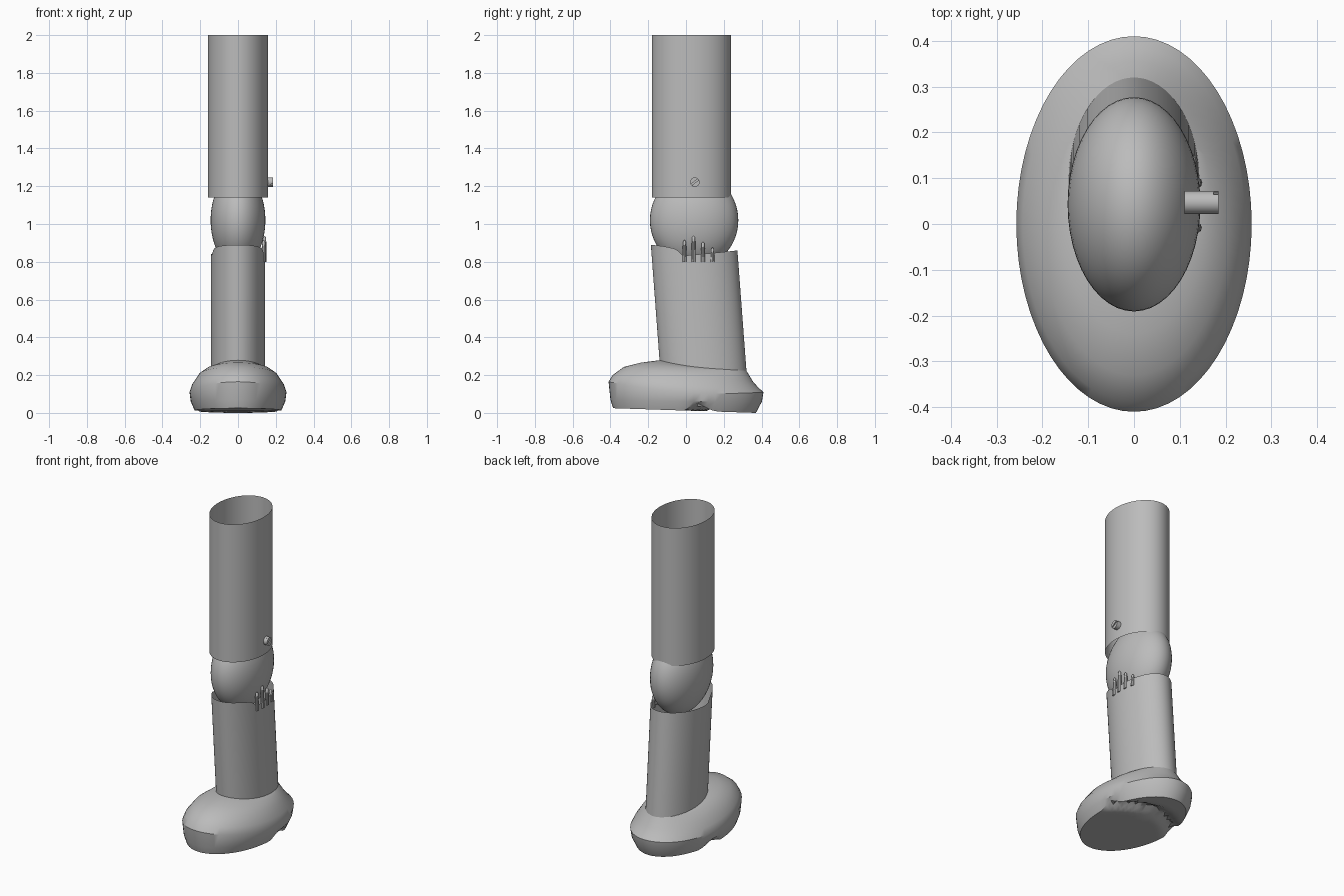
import bpy, math

if "Cube" in bpy.data.objects:
    bpy.data.objects.remove(bpy.data.objects["Cube"])

N = 64
grey = bpy.data.materials.new("plain_grey")
grey.diffuse_color = (0.5, 0.5, 0.5, 1)
grey.use_nodes = True
grey.node_tree.nodes["Principled BSDF"].inputs["Base Color"].default_value = grey.diffuse_color


def lerp_pts(pts, v):
    """Piecewise linear lookup."""
    if v <= pts[0][0]:
        return pts[0][1]
    for (a, b), (c, d) in zip(pts, pts[1:]):
        if v <= c:
            return b + (d - b) * (v - a) / (c - a)
    return pts[-1][1]


def make(name, verts, faces, angle=35):
    me = bpy.data.meshes.new(name)
    me.from_pydata(verts, [], faces)
    me.update()
    me.materials.append(grey)
    ob = bpy.data.objects.new(name, me)
    bpy.context.collection.objects.link(ob)
    bpy.ops.object.select_all(action='DESELECT')
    ob.select_set(True)
    bpy.context.view_layer.objects.active = ob
    bpy.ops.object.shade_smooth_by_angle(angle=math.radians(angle))
    return ob


def loft(name, rings, caps=(False, False), angle=35):
    """Skin a list of equal-length closed rings, bottom to top."""
    n = len(rings[0])
    verts = [p for r in rings for p in r]
    faces = [(k * n + i, k * n + (i + 1) % n, (k + 1) * n + (i + 1) % n, (k + 1) * n + i)
             for k in range(len(rings) - 1) for i in range(n)]
    if caps[0]:
        faces.append(tuple(reversed(range(n))))
    if caps[1]:
        faces.append(tuple(range((len(rings) - 1) * n, len(rings) * n)))
    return make(name, verts, faces, angle)


def circle(n=N):
    return [(math.cos(2 * math.pi * i / n), math.sin(2 * math.pi * i / n)) for i in range(n)]


# Upper tube: thin open elliptical sleeve
loft("upper_tube", [[(0.16 * c, 0.029 + 0.21 * s, z) for c, s in circle()]
                    for z in (1.14, 2.0)])

# Knee ball: stretched sphere between the tubes
bpy.ops.mesh.primitive_uv_sphere_add(segments=48, ring_count=28, location=(0, 0.043, 1.02))
ball = bpy.context.object
ball.name = "knee_ball"
ball.scale = (0.145, 0.234, 0.25)
ball.data.materials.append(grey)
bpy.ops.object.shade_smooth_by_angle(angle=math.radians(35))

# Lower tube: leaning sleeve with a torn upper edge
EDGE = [(-1, .89), (-.7, .882), (-.42, .868), (-.27, .832), (.5, .848), (1, .86)]


def shin_point(c, s, z):
    return (0.143 * c, 0.09 - 0.075 * (z - 0.25) + 0.228 * s, z)


loft("lower_tube", [[shin_point(c, s, 0.18) for c, s in circle()],
                    [shin_point(c, s, lerp_pts(EDGE, s)) for c, s in circle()]])

# Torn spikes on the right side
for i, (y, top) in enumerate([(-.008, .915), (.04, .937), (.09, .905), (.14, .875)]):
    x = 0.143 * math.sqrt(1 - ((y - .045) / .228) ** 2) - 0.003
    rings = [[(x + r * c, y + r * s, z) for c, s in circle(10)]
             for r, z in ((.012, .80), (.010, top - .035), (.008, top - .008), (.002, top))]
    loft(f"spike_{i + 1}", rings, (True, True))

# Foot: rings given as front y, front z, side x, side z, back y, back z
FOOT = [(-.40, .07, .25, .06, .402, .06),
        (-.41, .165, .257, .11, .41, .11),
        (-.388, .2, .243, .15, .385, .132),
        (-.33, .243, .207, .203, .355, .165),
        (-.24, .266, .167, .233, .325, .215),
        (-.13, .28, .13, .245, .305, .245)]


def foot_ring(yf, zf, xs, zs, yb, zb):
    return [(xs * c, (yf + yb) / 2 + (yb - yf) / 2 * s,
             zs + (zb - zf) / 2 * s + ((zb + zf) / 2 - zs) * s * s) for c, s in circle()]


SOLE = [(-.39, .025), (.37, .0)]


def sole_z(x, y):
    """Gently sloping sole with a curved arch groove in front of the heel."""
    mid = 0.06 + 0.12 * (1 - min(1, (x / .23) ** 2))
    groove = max(0, 1 - abs(y - mid) / 0.07) * 0.04
    return lerp_pts(SOLE, y) + groove


sole = []
for k in (0.02, .15, .3, .4, .5, .6, .7, .8, .9, 1.0):
    sole.append([(x, y, sole_z(x, y)) for x, y in
                 ((.23 * k * c, -.008 + .378 * k * s) for c, s in circle())])
loft("foot", sole + [foot_ring(*r) for r in FOOT], (True, True), 32)


# Side screw: shaft with a slotted head made of two half discs
def along_x(name, pts, x0, x1):
    loft(name, [[(x, 0.047 + a, 1.222 + b) for a, b in pts] for x in (x0, x1)], (True, True))


R, GAP, TILT = 0.025, 0.004, math.radians(35)
along_x("screw_shaft", [(R * c, R * s) for c, s in circle(24)], 0.11, 0.174)
a0 = math.asin(GAP / R)
for side in (0, 1):
    arc = [a0 + (math.pi - 2 * a0) * i / 12 + side * math.pi + TILT for i in range(13)]
    along_x(f"screw_head_half_{side + 1}",
            [(R * math.cos(a), R * math.sin(a)) for a in arc], 0.174, 0.185)
